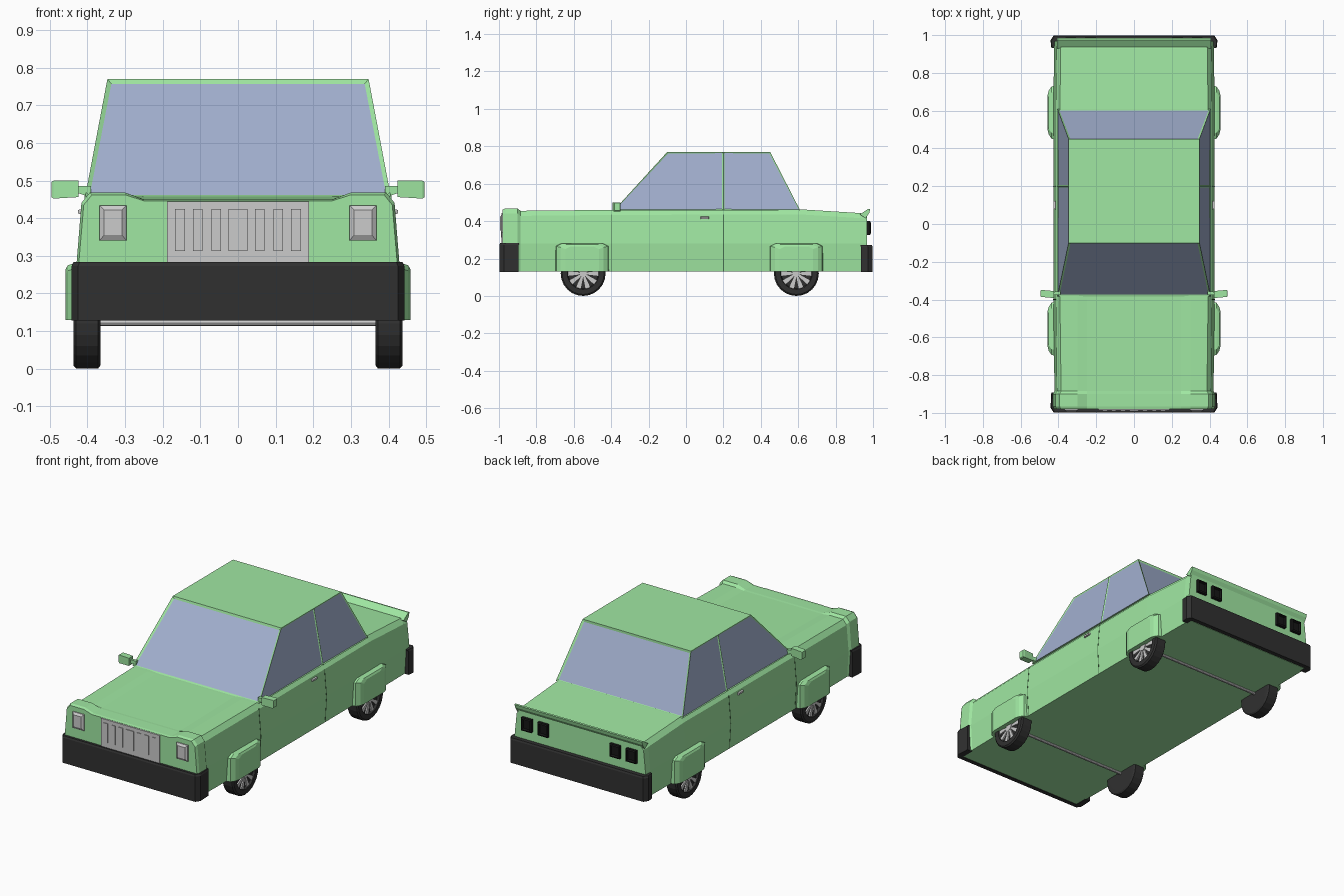
import bpy, bmesh, math
from mathutils import Vector

if "Cube" in bpy.data.objects:
    bpy.data.objects.remove(bpy.data.objects["Cube"])


def material(name, r, g, b):
    m = bpy.data.materials.new(name)
    m.diffuse_color = (r, g, b, 1)
    m.use_nodes = True
    m.node_tree.nodes["Principled BSDF"].inputs["Base Color"].default_value = m.diffuse_color
    return m


GREEN = material("green_paint", 0.35, 0.80, 0.36)
SEAM = material("seam_green", 0.08, 0.2, 0.08)
GLASS = material("window_glass", 0.36, 0.43, 0.62)
BLACK = material("black_rubber", 0.03, 0.03, 0.03)
DARK = material("lamp_black", 0.008, 0.008, 0.008)


def finish(name, bm, *mats):
    bmesh.ops.recalc_face_normals(bm, faces=bm.faces)
    me = bpy.data.meshes.new(name)
    bm.to_mesh(me)
    bm.free()
    for m in mats:
        if m:
            me.materials.append(m)
    ob = bpy.data.objects.new(name, me)
    bpy.context.collection.objects.link(ob)
    return ob


def loft(name, solids, mat=None):
    """Each solid is a list of equal-length rings, skinned and capped."""
    bm = bmesh.new()
    for rings in solids:
        vs = [[bm.verts.new(p) for p in ring] for ring in rings]
        n = len(vs[0])
        for a, b in zip(vs, vs[1:]):
            for i in range(n):
                j = (i + 1) % n
                bm.faces.new((a[i], a[j], b[j], b[i]))
        bm.faces.new(vs[0])
        bm.faces.new(vs[-1])
    return finish(name, bm, mat)


def rect_x(x, y0, y1, z0, z1):
    return [(x, y0, z0), (x, y1, z0), (x, y1, z1), (x, y0, z1)]


def rect_y(y, cx, hw, z0, z1):
    return [(cx - hw, y, z0), (cx + hw, y, z0), (cx + hw, y, z1), (cx - hw, y, z1)]


def circle_x(x, r, cy, cz, n=24):
    return [(x, cy + r * math.cos(math.tau * i / n), cz + r * math.sin(math.tau * i / n))
            for i in range(n)]


# Lower body: cross sections along the length (y, extra width, edge height, middle height)
def section(y, w, edge, mid):
    half = [(0.418 + w, 0.13), (0.427 + w, 0.28), (0.414 + w, edge - 0.027),
            (0.392 + w, edge), (0.30, edge), (0.25, mid)]
    return [(x, y, z) for x, z in half] + [(-x, y, z) for x, z in reversed(half)]


loft("body", [[section(*s) for s in (
    (-0.98, -0.004, 0.462, 0.446), (-0.965, 0.002, 0.468, 0.449), (-0.90, 0.002, 0.468, 0.450),
    (-0.885, -0.006, 0.455, 0.449), (-0.40, 0, 0.460, 0.458), (0.61, 0, 0.463, 0.463),
    (0.93, -0.004, 0.443, 0.443), (0.968, -0.008, 0.436, 0.436))]], GREEN)

# Upturned boot lip
lip = [(0.93, 0.436), (0.975, 0.466), (0.985, 0.464), (0.980, 0.445), (0.960, 0.415)]
loft("boot_lip", [[[(x, y, z) for y, z in lip] for x in (-0.408, 0.408)]], GREEN)

# Cabin: tapered shell with inset windows, side split at the door pillar
bm = bmesh.new()
grid = {}
for s in (-1, 1):
    for i, (yb, yt) in enumerate(((-0.385, -0.10), (0.20, 0.20), (0.61, 0.45))):
        grid[s, i, 0] = bm.verts.new((s * 0.406, yb, 0.458))
        grid[s, i, 1] = bm.verts.new((s * 0.347, yt, 0.77))
panes = []
for s in (-1, 1):
    for i in (0, 1):
        panes.append(bm.faces.new([grid[s, i, 0], grid[s, i + 1, 0], grid[s, i + 1, 1], grid[s, i, 1]]))
for i in (0, 2):
    panes.append(bm.faces.new([grid[-1, i, 0], grid[1, i, 0], grid[1, i, 1], grid[-1, i, 1]]))
for i in (0, 1):
    for k in (0, 1):
        bm.faces.new([grid[-1, i, k], grid[1, i, k], grid[1, i + 1, k], grid[-1, i + 1, k]])
bmesh.ops.recalc_face_normals(bm, faces=bm.faces)
bmesh.ops.inset_individual(bm, faces=panes[:4], thickness=0.009, depth=-0.004)
bmesh.ops.inset_individual(bm, faces=panes[4:], thickness=0.016, depth=-0.006)
for f in panes:
    f.material_index = 1
finish("cabin", bm, GREEN, GLASS)


# Wrap-around bumpers: U-shaped outline extruded upward
def bumper(name, front, inner, z1, s):
    d = abs(front) - 0.025
    half = [(0.405, inner), (0.438, inner), (0.442, d), (0.425, abs(front)),
            (0, abs(front) + 0.001), (0, d), (0.405, d)]
    right = [(x, s * y) for x, y in half]
    outline = right[:4] + [(-x, y) for x, y in reversed(right[:4])] + \
        [(-0.405, s * d), (0.405, s * d)]
    loft(name, [[[(x, y, z) for x, y in outline] for z in (0.128, z1 - 0.01)] +
                [[(x * 0.99, y * 0.996, z1) for x, y in outline]]], BLACK)


bumper("front_bumper", -0.998, 0.895, 0.283, -1)
bumper("rear_bumper", 0.998, 0.935, 0.272, 1)

# Grille plate with raised vertical bars
bars = [[rect_y(-0.97, 0, 0.188, 0.278, 0.446), rect_y(-0.986, 0, 0.188, 0.278, 0.444)]]
for cx, hw in ((0, 0.025), (0.058, 0.013), (0.107, 0.013), (0.154, 0.013)):
    for s in ((1, -1) if cx else (1,)):
        bars.append([rect_y(-0.985, s * cx, hw, 0.313, 0.424), rect_y(-0.990, s * cx, hw, 0.313, 0.424)])
loft("grille", bars)

# Axles
for label, y in (("front", -0.55), ("rear", 0.59)):
    loft(label + "_axle", [[circle_x(x, 0.008, y, 0.122, 8) for x in (-0.38, 0.38)]])

for s, side in ((1, "right"), (-1, "left")):
    # Headlight with bevelled lens
    loft(side + "_headlight", [[rect_y(-0.97, s * 0.332, 0.036, 0.34, 0.434),
                                rect_y(-0.986, s * 0.332, 0.036, 0.34, 0.434),
                                rect_y(-0.995, s * 0.332, 0.024, 0.355, 0.422)]])
    # Paired tail lights with raised bezels
    loft(side + "_tail_lights", [[rect_y(0.95, s * cx, 0.032, 0.325, 0.40),
                                  rect_y(0.984, s * cx, 0.032, 0.325, 0.40),
                                  rect_y(0.988, s * cx, 0.025, 0.333, 0.392),
                                  rect_y(0.976, s * cx, 0.022, 0.337, 0.388)]
                                 for cx in (0.23, 0.335)], DARK)
    # Door mirror on a short arm
    loft(side + "_mirror", [
        [rect_x(s * 0.39, -0.375, -0.355, 0.455, 0.485), rect_x(s * 0.43, -0.375, -0.36, 0.468, 0.485)],
        [rect_x(s * 0.424, -0.392, -0.355, 0.456, 0.500), rect_x(s * 0.490, -0.386, -0.349, 0.452, 0.500),
         rect_x(s * 0.496, -0.382, -0.352, 0.456, 0.496)]], GREEN)
    # Door handle
    loft(side + "_door_handle", [[rect_x(s * 0.41, 0.075, 0.125, 0.41, 0.424),
                                  rect_x(s * 0.425, 0.08, 0.12, 0.412, 0.422)]])
    # Door seams following the flank
    loft(side + "_door_seams", [[[(s * (x + dx), y + dy, z) for dx, dy in
                                  ((-0.005, -0.002), (0.001, -0.002), (0.001, 0.002), (-0.005, 0.002))]
                                 for x, z in ((0.418, 0.131), (0.427, 0.28), (0.414, 0.435))]
                                for y in (-0.40, 0.20)], SEAM)

    for label, wy, fy in (("front", -0.55, -0.555), ("rear", 0.59, 0.59)):
        # Wheel arch flare
        loft(f"{label}_{side}_fender", [[
            [(s * x, fy - h, 0.13), (s * x, fy + h, 0.13), (s * x, fy + h, z - 0.015),
             (s * x, fy + h - 0.03, z), (s * x, fy - h + 0.03, z), (s * x, fy - h, z - 0.015)]
            for x, h, z in ((0.40, 0.146, 0.283), (0.437, 0.138, 0.280), (0.452, 0.115, 0.275),
                            (0.458, 0.09, 0.265))]], GREEN)
        # Tyre with recessed rim
        tyre = [(0.365, 0.09), (0.366, 0.112), (0.372, 0.12), (0.430, 0.12),
                (0.437, 0.112), (0.437, 0.085), (0.424, 0.080)]
        loft(f"{label}_{side}_tyre", [[circle_x(s * x, r, wy, 0.12) for x, r in tyre]], BLACK)
        # Hub and spokes
        parts = [[circle_x(s * x, 0.022, wy, 0.12, 12) for x in (0.42, 0.436)]]
        for k in range(10):
            a = math.tau * k / 10
            d = Vector((0, math.cos(a), math.sin(a)))
            t = Vector((0, -math.sin(a), math.cos(a)))
            parts.append([[Vector((s * x, wy, 0.12)) + d * r + t * w for r, w in
                           ((0.015, -0.005), (0.082, -0.013), (0.082, 0.013), (0.015, 0.005))]
                          for x in (0.42, 0.432)])
        loft(f"{label}_{side}_spokes", parts)
